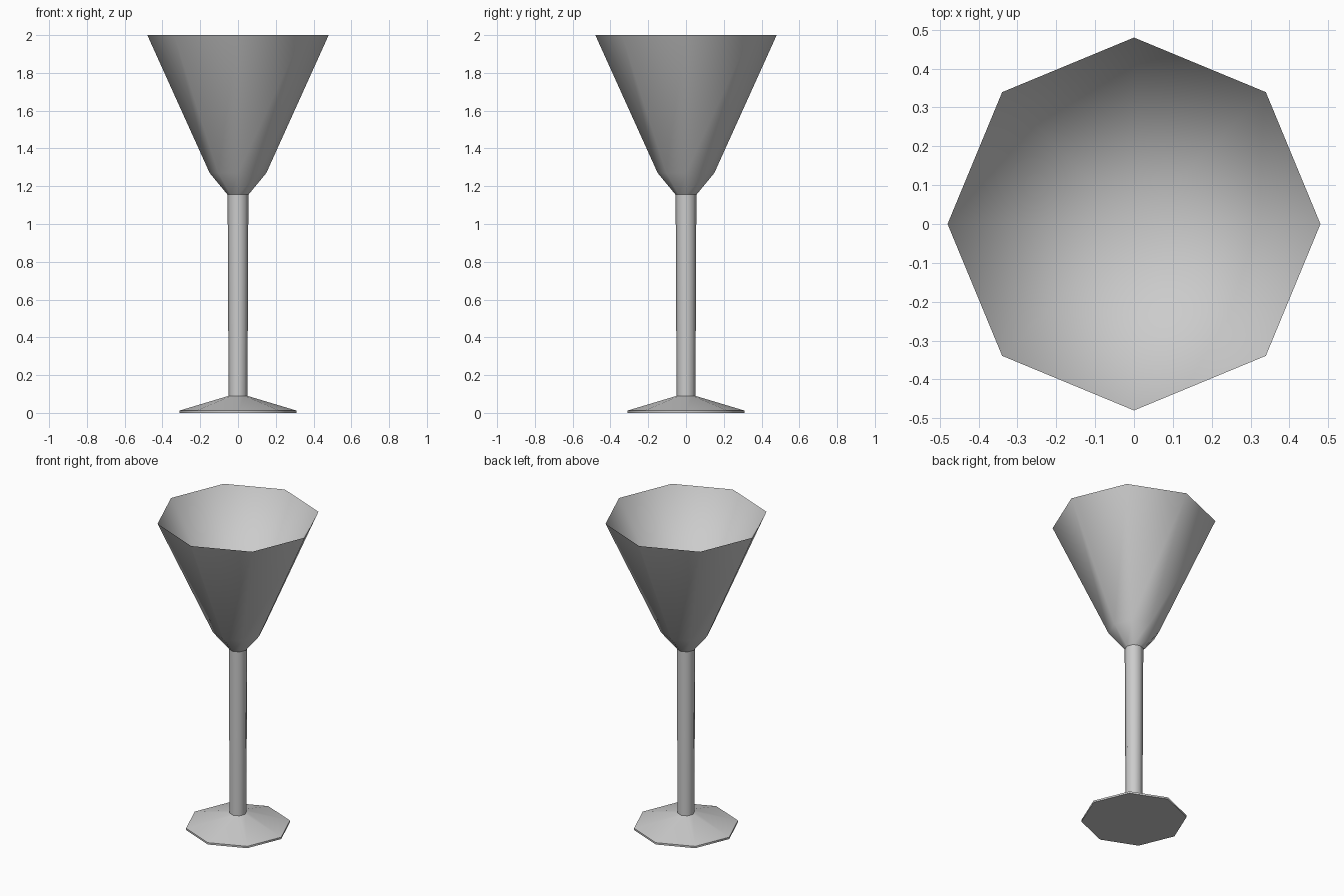
import bpy
import bmesh
from math import cos, sin, pi

cube = bpy.data.objects.get("Cube")
if cube:
    bpy.data.objects.remove(cube)

SIDES = 8
GREY = (0.6, 0.6, 0.6, 1.0)
grey = bpy.data.materials.new("pale_grey")
grey.use_nodes = True
grey.diffuse_color = GREY
grey.node_tree.nodes["Principled BSDF"].inputs["Base Color"].default_value = GREY


def lathe(name, profile, sharp_rings=()):
    """Spin (radius, height) points into an octagonal part; radius 0 makes a tip."""
    bm = bmesh.new()
    rings = []
    for r, z in profile:
        count = SIDES if r > 0 else 1
        rings.append([bm.verts.new((r * cos(2 * pi * i / SIDES), r * sin(2 * pi * i / SIDES), z))
                      for i in range(count)])
    for low, high in zip(rings, rings[1:]):
        for i in range(SIDES):
            j = (i + 1) % SIDES
            corners = [low[i % len(low)], low[j % len(low)], high[j % len(high)], high[i % len(high)]]
            bm.faces.new(list(dict.fromkeys(corners)))
    for face in bm.faces:
        face.smooth = True
    # Keep the chosen rings crisp
    for k in sharp_rings:
        for i in range(SIDES):
            bm.edges.get((rings[k][i], rings[k][(i + 1) % SIDES])).smooth = False
    mesh = bpy.data.meshes.new(name)
    bm.to_mesh(mesh)
    bm.free()
    mesh.materials.append(grey)
    obj = bpy.data.objects.new(name, mesh)
    bpy.context.collection.objects.link(obj)
    return obj


# Foot: flat underside, thin edge, shallow cone
lathe("foot", [(0, 0), (0.31, 0), (0.31, 0.012), (0.05, 0.09)], sharp_rings=(1, 2))

# Slightly tapered stem
lathe("stem", [(0.05, 0.09), (0.055, 1.155)])

# Bowl: flared outside, knife-edge rim, conical hollow
lathe("bowl", [(0.055, 1.155), (0.15, 1.27), (0.48, 2.0), (0, 1.2)], sharp_rings=(2,))
